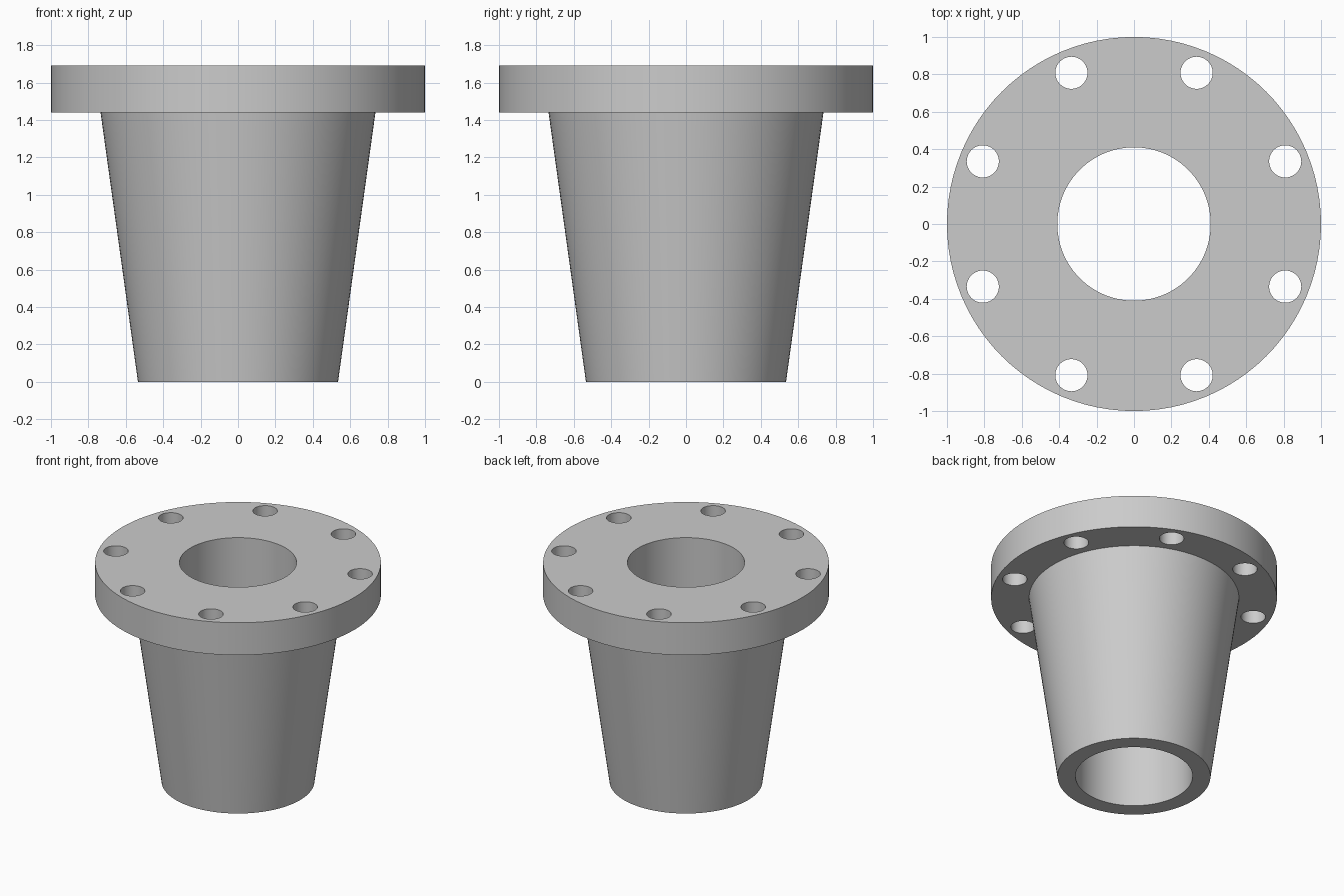
import bpy, bmesh
from math import cos, sin, radians, pi
from mathutils import Matrix

if "Cube" in bpy.data.objects:
    bpy.data.objects.remove(bpy.data.objects["Cube"], do_unlink=True)

SEGMENTS = 96
HOLES = 8
HOLE_CIRCLE = 0.875
HOLE_RADIUS = 0.086
BASE_Z, TOP_Z = 1.44, 1.69

# Plain grey metal
grey = bpy.data.materials.new("grey_metal")
grey.use_nodes = True
colour = (0.6, 0.6, 0.6, 1)
grey.diffuse_color = colour
grey.node_tree.nodes["Principled BSDF"].inputs["Base Color"].default_value = colour


def make_object(name, bm):
    bmesh.ops.recalc_face_normals(bm, faces=bm.faces)
    mesh = bpy.data.meshes.new(name)
    bm.to_mesh(mesh)
    bm.free()
    mesh.materials.append(grey)
    obj = bpy.data.objects.new(name, mesh)
    bpy.context.collection.objects.link(obj)
    return obj


def lathe(name, profile):
    """Revolve a closed (radius, z) profile around the z axis."""
    bm = bmesh.new()
    rings = []
    for r, z in profile:
        rings.append([bm.verts.new((r * cos(2 * pi * i / SEGMENTS),
                                    r * sin(2 * pi * i / SEGMENTS), z))
                      for i in range(SEGMENTS)])
    for k, ring in enumerate(rings):
        after = rings[(k + 1) % len(rings)]
        for i in range(SEGMENTS):
            j = (i + 1) % SEGMENTS
            bm.faces.new((ring[i], ring[j], after[j], after[i]))
    return make_object(name, bm)


# Tapered sleeve and flange with a straight bore, in one piece
body = lathe("flanged_sleeve", [
    (0.41, 0), (0.535, 0), (0.735, BASE_Z),
    (1.0, BASE_Z), (1.0, TOP_Z), (0.41, TOP_Z)])

# Bolt hole cutters, evenly spaced about the flange
bm = bmesh.new()
for i in range(HOLES):
    angle = radians(360 / HOLES * (i + 0.5))
    place = Matrix.Translation((HOLE_CIRCLE * cos(angle),
                                HOLE_CIRCLE * sin(angle),
                                (BASE_Z + TOP_Z) / 2))
    bmesh.ops.create_cone(bm, cap_ends=True, segments=40, depth=0.5,
                          radius1=HOLE_RADIUS, radius2=HOLE_RADIUS, matrix=place)
cutter = make_object("bolt_hole_cutter", bm)
cutter.hide_render = True

# Cut the bolt holes
cut = body.modifiers.new("bolt_holes", "BOOLEAN")
cut.operation = "DIFFERENCE"
cut.solver = "EXACT"
cut.object = cutter

bpy.ops.object.select_all(action="DESELECT")
body.select_set(True)
bpy.context.view_layer.objects.active = body
bpy.ops.object.modifier_apply(modifier=cut.name)
bpy.data.objects.remove(cutter, do_unlink=True)
bpy.ops.object.shade_smooth_by_angle(angle=radians(30))
